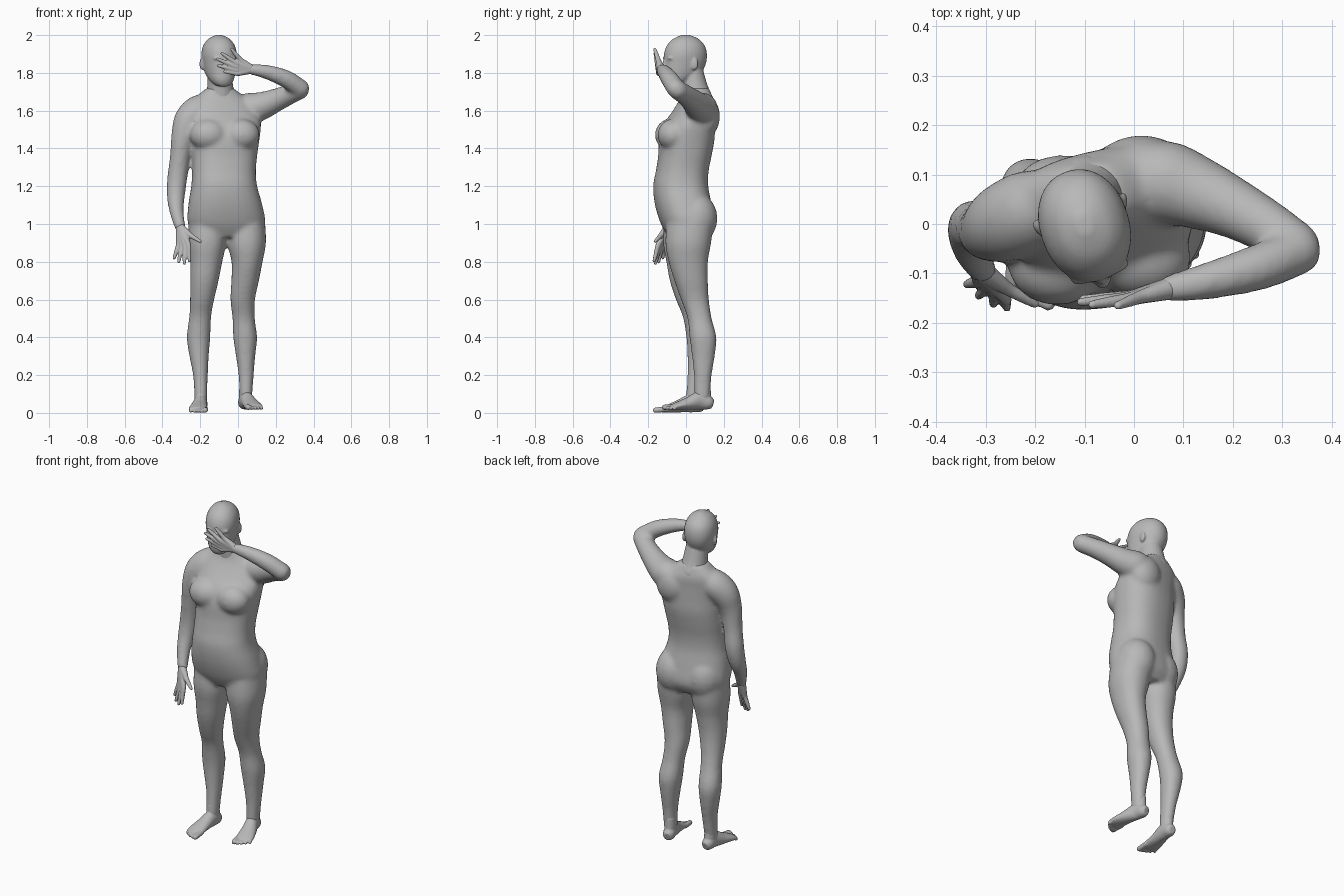
import bpy
import bmesh
from math import sin, cos, pi, radians, copysign
from mathutils import Vector, Matrix

default_cube = bpy.data.objects.get("Cube")
if default_cube:
    bpy.data.objects.remove(default_cube, do_unlink=True)

clay = bpy.data.materials.new("clay_grey")
clay.use_nodes = True
clay_colour = (0.48, 0.48, 0.48, 1)
clay.diffuse_color = clay_colour
clay.node_tree.nodes["Principled BSDF"].inputs["Base Color"].default_value = clay_colour


def refine(sections, steps=4):
    """Catmull-Rom interpolation of a list of equal-length sections."""
    result = []
    last = len(sections) - 1
    for i in range(last):
        neighbours = (sections[max(i - 1, 0)], sections[i],
                      sections[i + 1], sections[min(i + 2, last)])
        for k in range(steps):
            t = k / steps
            result.append([
                0.5 * (2 * b + (c - a) * t + (2 * a - 5 * b + 4 * c - d) * t * t
                       + (3 * b - a - 3 * c + d) * t ** 3)
                for a, b, c, d in zip(*neighbours)])
    result.append(list(sections[last]))
    return result


def skin_rings(bm, rings):
    """Bridge point rings into a closed shell."""
    loops = [[bm.verts.new(p) for p in ring] for ring in rings]
    for lower, upper in zip(loops, loops[1:]):
        for i in range(len(lower)):
            bm.faces.new((lower[i - 1], lower[i], upper[i], upper[i - 1]))
    bm.faces.new(loops[0][::-1])
    bm.faces.new(loops[-1])


def level_loft(bm, sections, fullness=2, sides=32):
    """Horizontal ovals: x, y, z, half width, half depth, yaw."""
    def bulge(value):
        return copysign(abs(value) ** (2 / fullness), value)
    rings = []
    for x, y, z, rx, ry, yaw in refine(sections):
        ring = []
        for i in range(sides):
            a = 2 * pi * i / sides
            px, py = rx * bulge(cos(a)), ry * bulge(sin(a))
            ring.append((x + px * cos(yaw) - py * sin(yaw),
                         y + px * sin(yaw) + py * cos(yaw), z))
        rings.append(ring)
    skin_rings(bm, rings)


def path_loft(bm, sections, sides=20):
    """Ovals square to a path: x, y, z, half width, half height."""
    fine = refine(sections)
    centres = [Vector(s[:3]) for s in fine]
    chord = (centres[-1] - centres[0]).normalized()
    guide = Vector((0, 1, 0)) if abs(chord.z) > 0.8 else Vector((0, 0, 1))
    angles = [2 * pi * k / sides for k in range(sides)]
    rings = []
    for i, s in enumerate(fine):
        along = centres[min(i + 1, len(fine) - 1)] - centres[max(i - 1, 0)]
        along.normalize()
        side = along.cross(guide).normalized()
        rise = side.cross(along)
        rings.append([centres[i] + side * s[3] * cos(a) + rise * s[4] * sin(a)
                      for a in angles])
    skin_rings(bm, rings)


def ellipsoid(bm, centre, radii, yaw=0):
    matrix = (Matrix.Translation(centre) @ Matrix.Rotation(yaw, 4, "Z")
              @ Matrix.Diagonal((*radii, 1)))
    bmesh.ops.create_uvsphere(bm, u_segments=20, v_segments=12, radius=1, matrix=matrix)


def tube(bm, points):
    """Round limb with ball ends: x, y, z, radius."""
    path_loft(bm, [(*p, p[3]) for p in points])
    for p in (points[0], points[-1]):
        ellipsoid(bm, p[:3], [p[3]] * 3)


def finish(bm, name, voxel, smoothing):
    """Fuse the overlapping shells of a part into one soft skin."""
    bmesh.ops.recalc_face_normals(bm, faces=bm.faces)
    mesh = bpy.data.meshes.new(name)
    bm.to_mesh(mesh)
    bm.free()
    mesh.materials.append(clay)
    obj = bpy.data.objects.new(name, mesh)
    bpy.context.collection.objects.link(obj)
    fuse = obj.modifiers.new("fuse", "REMESH")
    fuse.mode = "VOXEL"
    fuse.voxel_size = voxel
    fuse.use_smooth_shade = True
    soften = obj.modifiers.new("soften", "SMOOTH")
    soften.factor = 0.5
    soften.iterations = smoothing


# Torso, twisted a little to its left
body = bmesh.new()
level_loft(body, [
    (-.06, .01, .93, .15, .1, .1),
    (-.061, .008, 1, .204, .138, .12),
    (-.067, -.014, 1.1, .196, .147, .14),
    (-.073, -.028, 1.2, .174, .143, .15),
    (-.074, -.02, 1.28, .168, .137, .16),
    (-.071, -.006, 1.36, .172, .138, .17),
    (-.066, .004, 1.44, .178, .142, .19),
    (-.064, .016, 1.52, .186, .132, .22),
    (-.074, .04, 1.59, .188, .106, .24),
    (-.087, .056, 1.645, .165, .088, .24),
    (-.094, .058, 1.685, .115, .074, .2),
    (-.095, .053, 1.72, .071, .067, .2)], 2.4)

# Bust, left shoulder blade and seat
for x, y in ((-.155, -.082), (.016, -.068)):
    ellipsoid(body, (x, y, 1.472), (.1, .083, .085))
ellipsoid(body, (.01, .104, 1.57), (.1, .076, .11), .1)
for x, y in ((-.15, .025), (.03, .052)):
    ellipsoid(body, (x, y, 1.03), (.11, .115, .135))

# Legs
level_loft(body, [
    (-.16, 0, 1.02, .1, .115, 0),
    (-.163, -.006, .9, .1, .115, 0),
    (-.168, -.008, .8, .085, .096, 0),
    (-.178, -.004, .7, .075, .082, 0),
    (-.19, .015, .6, .064, .069, 0),
    (-.2, .042, .51, .058, .059, 0),
    (-.209, .067, .4, .062, .065, 0),
    (-.206, .066, .3, .051, .058, 0),
    (-.199, .056, .2, .039, .048, 0),
    (-.197, .043, .1, .034, .042, 0),
    (-.197, .04, .06, .033, .041, 0)], 2.15)
level_loft(body, [
    (.043, .024, 1.02, .1, .125, 0),
    (.046, .012, .9, .102, .121, 0),
    (.048, .012, .8, .082, .104, 0),
    (.038, .027, .7, .073, .089, 0),
    (.025, .047, .6, .065, .074, 0),
    (.03, .072, .5, .059, .064, 0),
    (.038, .09, .4, .063, .071, 0),
    (.04, .092, .3, .051, .06, 0),
    (.043, .089, .2, .04, .047, 0),
    (.042, .086, .1, .034, .042, 0),
    (.042, .086, .07, .033, .041, 0)], 2.15)

# Hanging right arm
tube(body, [
    (-.13, .05, 1.635, .055), (-.2, .03, 1.605, .082), (-.258, .004, 1.55, .081),
    (-.29, -.012, 1.46, .064), (-.308, -.01, 1.35, .053), (-.322, -.004, 1.24, .053),
    (-.329, -.02, 1.15, .048), (-.326, -.055, 1.07, .038), (-.308, -.09, .99, .03)])

# Raised left arm, upper arm then forearm
tube(body, [
    (-.02, .085, 1.62, .064), (.055, .085, 1.61, .085), (.125, .064, 1.625, .075),
    (.2, .032, 1.655, .062), (.27, -.006, 1.685, .054), (.326, -.045, 1.71, .051)])
tube(body, [
    (.33, -.055, 1.718, .049), (.25, -.088, 1.77, .047),
    (.15, -.115, 1.805, .038), (.075, -.13, 1.818, .029)])
finish(body, "body", .01, 10)

# Head and neck, turned toward the raised arm
head = bmesh.new()
turn = radians(18)


def on_head(side, ahead, z):
    return Vector((-.1 + side * cos(turn) + ahead * sin(turn),
                   side * sin(turn) - ahead * cos(turn) - .003, z))


skull = [(-.07, 1.728, .022, .025), (-.058, 1.74, .045, .048),
         (-.04, 1.765, .064, .075), (-.016, 1.8, .077, .1), (-.003, 1.85, .086, .113),
         (0, 1.9, .09, .115), (.002, 1.945, .08, .101),
         (.002, 1.98, .054, .068), (.002, 2.001, .015, .02)]
level_loft(head, [(*on_head(0, -back, z), w, d, turn) for back, z, w, d in skull], 2.15)
tube(head, [(-.092, .06, 1.66, .08), (-.094, .046, 1.72, .07), (-.097, .03, 1.8, .063)])
for side in (-1, 1):
    ellipsoid(head, on_head(side * .088, -.022, 1.847), (.01, .02, .032), turn - side * .35)
    ellipsoid(head, on_head(side * .033, .098, 1.877), (.03, .015, .01), turn)
ellipsoid(head, on_head(0, .113, 1.85), (.01, .014, .028), turn)
ellipsoid(head, on_head(0, .118, 1.832), (.017, .016, .011), turn)
for z in (1.787, 1.799):
    ellipsoid(head, on_head(0, .1, z), (.026, .014, .006), turn)
finish(head, "head", .006, 4)


# Hands: each digit runs from the wrist over its knuckle to the tip
def hand(name, wrist, digits):
    bm = bmesh.new()
    for knuckle, tip in digits:
        wrist_v, knuckle_v, tip_v = Vector(wrist), Vector(knuckle), Vector(tip)
        start = wrist_v.lerp(knuckle_v, .1)
        tube(bm, [(*start, .022), (*wrist_v.lerp(knuckle_v, .6), .017),
                  (*knuckle_v, .0135), (*knuckle_v.lerp(tip_v, .5), .0115), (*tip_v, .0085)])
    finish(bm, name, .0045, 2)


hand("right_hand", (-.307, -.095, .985), [
    ((-.252, -.133, .94), (-.2, -.162, .908)),
    ((-.262, -.147, .89), (-.257, -.169, .805)),
    ((-.28, -.14, .88), (-.284, -.162, .792)),
    ((-.298, -.128, .88), (-.314, -.145, .8)),
    ((-.315, -.115, .89), (-.338, -.122, .82))])
hand("left_hand", (.075, -.13, 1.818), [
    ((.012, -.148, 1.87), (-.033, -.165, 1.925)),
    ((-.01, -.152, 1.853), (-.085, -.163, 1.903)),
    ((-.015, -.15, 1.835), (-.108, -.158, 1.873)),
    ((-.01, -.147, 1.815), (-.103, -.152, 1.838)),
    ((0, -.145, 1.797), (-.07, -.148, 1.806))])


# Feet: ankle, one flattened loft and five toes, mirrored by side
def foot(name, ankle, yaw, side):
    bm = bmesh.new()
    level_loft(bm, [(0, .008, .03, .03, .04, 0), (0, .004, .08, .033, .042, 0),
                    (0, .004, .14, .031, .039, 0)])
    path_loft(bm, [
        (0, .056, .032, .02, .024), (0, .035, .038, .033, .036),
        (0, -.015, .05, .036, .048), (side * .006, -.075, .036, .043, .034),
        (side * .009, -.135, .023, .05, .021), (side * .009, -.165, .016, .047, .014)])
    for i in range(5):
        x = side * (-.028 + i * .018)
        radius = .0145 if i == 0 else .011 - i * .0005
        reach = -.2 + i * i * .0022
        tube(bm, [(x, -.14, .02, radius), (x * 1.1, reach, radius, radius)])
    bm.transform(Matrix.Translation(ankle) @ Matrix.Rotation(yaw, 4, "Z"))
    finish(bm, name, .005, 3)


foot("right_foot", (-.197, .04, 0), radians(-2), -1)
foot("left_foot", (.04, .087, .015), radians(13), 1)
